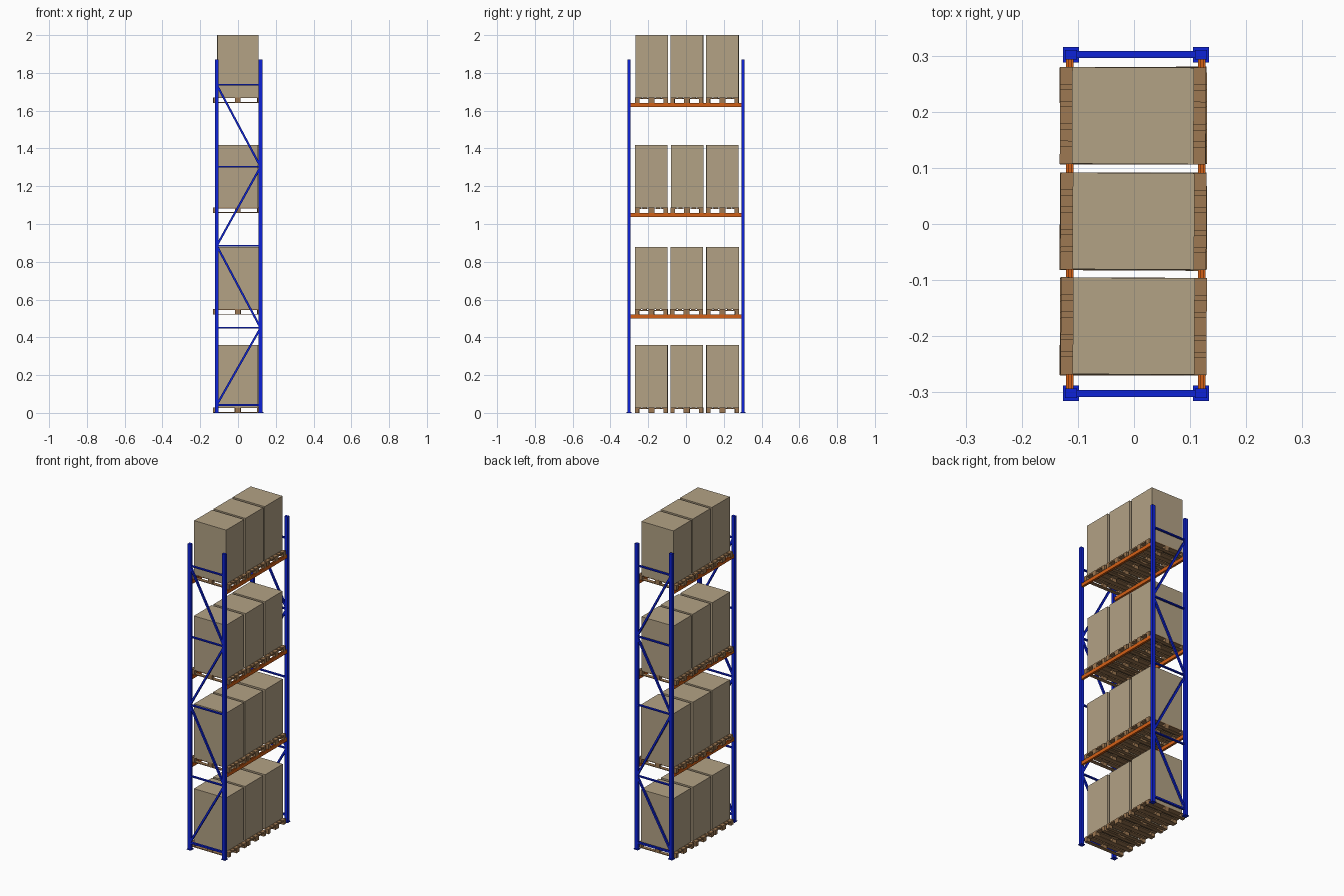
import bpy, bmesh, math, random
from mathutils import Matrix, Vector

if "Cube" in bpy.data.objects:
    bpy.data.objects.remove(bpy.data.objects["Cube"])

random.seed(4)

def material(name, rgb):
    m = bpy.data.materials.new(name)
    m.diffuse_color = (*rgb, 1)
    m.use_nodes = True
    m.node_tree.nodes["Principled BSDF"].inputs["Base Color"].default_value = m.diffuse_color
    return m

BLUE = material("blue steel", (0.004, 0.016, 0.68))
ORANGE = material("orange steel", (0.65, 0.115, 0.008))
WOOD = material("pallet wood", (0.34, 0.19, 0.085))
CARD = material("cardboard", (0.45, 0.36, 0.235))

def add_box(bm, x0, x1, y0, y1, z0, z1):
    m = Matrix.Translation(((x0 + x1) / 2, (y0 + y1) / 2, (z0 + z1) / 2)) \
        @ Matrix.Diagonal((x1 - x0, y1 - y0, z1 - z0, 1))
    bmesh.ops.create_cube(bm, size=1, matrix=m)

def finish(bm, name, mat, loc=(0, 0, 0), rot=0):
    bmesh.ops.recalc_face_normals(bm, faces=bm.faces)
    me = bpy.data.meshes.new(name)
    bm.to_mesh(me)
    bm.free()
    me.materials.append(mat)
    ob = bpy.data.objects.new(name, me)
    ob.location = loc
    ob.rotation_euler.z = rot
    bpy.context.collection.objects.link(ob)
    return ob

XL, XR, YF = -0.1125, 0.1195, 0.302      # post centres
LEVELS = [0.0, 0.52, 1.058, 1.641]       # surfaces carrying pallets

# End frames: posts, foot plates, horizontal and diagonal braces
for side, y in (("front", -YF), ("back", YF)):
    for hand, x in (("left", XL), ("right", XR)):
        bm = bmesh.new()
        add_box(bm, x - 0.0105, x + 0.0105, y - 0.0085, y + 0.0085, 0, 1.872)
        finish(bm, f"{side}_{hand}_post", BLUE)
        bm = bmesh.new()
        add_box(bm, x - 0.0143, x + 0.0143, y - 0.0138, y + 0.0138, 0, 0.004)
        finish(bm, f"{side}_{hand}_foot_plate", BLUE)

    joints = [0.042, 0.45, 0.885, 1.303, 1.737]
    bm = bmesh.new()
    for i, z in enumerate(joints):
        h = 0.005 if i == 0 else 0.0035
        add_box(bm, XL, XR, y - 0.0065, y + 0.0065, z - h, z + h)
    finish(bm, f"{side}_horizontal_braces", BLUE)

    bm = bmesh.new()
    for i in range(4):
        xa, xb = (XL, XR) if i % 2 == 0 else (XR, XL)
        a, b = Vector((xa, y, joints[i])), Vector((xb, y, joints[i + 1]))
        d = b - a
        m = Matrix.Translation((a + b) / 2) \
            @ Matrix.Rotation(math.atan2(d.x, d.z), 4, 'Y') \
            @ Matrix.Diagonal((0.011, 0.011, d.length, 1))
        bmesh.ops.create_cube(bm, size=1, matrix=m)
    finish(bm, f"{side}_diagonal_braces", BLUE)

# Beams: rectangular section with a shallow groove along the top
W, H, G = 0.0068, 0.021, 0.0022
section = [(-W, -H), (W, -H), (W, 0), (G, 0), (G, -0.003), (-G, -0.003), (-G, 0), (-W, 0)]
for n, z in enumerate(LEVELS[1:], 1):
    for hand, x in (("left", XL - 0.002), ("right", XR + 0.001)):
        bm = bmesh.new()
        face = bm.faces.new([bm.verts.new((x + px, -0.295, z + pz)) for px, pz in section])
        ext = bmesh.ops.extrude_face_region(bm, geom=[face])["geom"]
        bmesh.ops.translate(bm, vec=(0, 0.59, 0),
                            verts=[v for v in ext if isinstance(v, bmesh.types.BMVert)])
        bmesh.ops.holes_fill(bm, edges=bm.edges)
        finish(bm, f"level_{n}_{hand}_beam", ORANGE)

# Pallet: bottom boards, nine blocks, cross boards and deck boards
L, D = 0.130, 0.0865                      # half length, half width
def pallet(name, loc, rot):
    bm = bmesh.new()
    rows = [(-D, -D + 0.022), (-0.0155, 0.0155), (D - 0.022, D)]
    cols = [(-L, -L + 0.026), (-0.0145, 0.0145), (L - 0.026, L)]
    for y0, y1 in rows:
        add_box(bm, -L, L, y0, y1, 0, 0.0045)
        for x0, x1 in cols:
            add_box(bm, x0, x1, y0, y1, 0.0045, 0.0205)
    for x0, x1 in cols:
        add_box(bm, x0, x1, -D, D, 0.0205, 0.025)
    y = -D
    for w in (0.0315, 0.0215, 0.0315, 0.0215, 0.0315):
        add_box(bm, -L, L, y, y + w, 0.025, 0.0295)
        y += w + 0.00887
    finish(bm, name, WOOD, loc, rot)

# Loads: three pallets with one carton each on every level
for n, z in enumerate(LEVELS):
    for k, y in enumerate((-0.182, 0.005, 0.193)):
        top = n == 3
        rot = math.radians(-0.3 if top else random.uniform(-0.4, 0.3))
        loc = (-0.001 + random.uniform(-0.0015, 0.0015),
               y + (0 if top else random.uniform(-0.002, 0.001)), z)
        pallet(f"level_{n}_pallet_{k + 1}", loc, rot)
        bm = bmesh.new()
        add_box(bm, -0.1085, 0.1085, -0.086, 0.086, 0.0295, 0.359)
        finish(bm, f"level_{n}_carton_{k + 1}", CARD, loc, rot)
